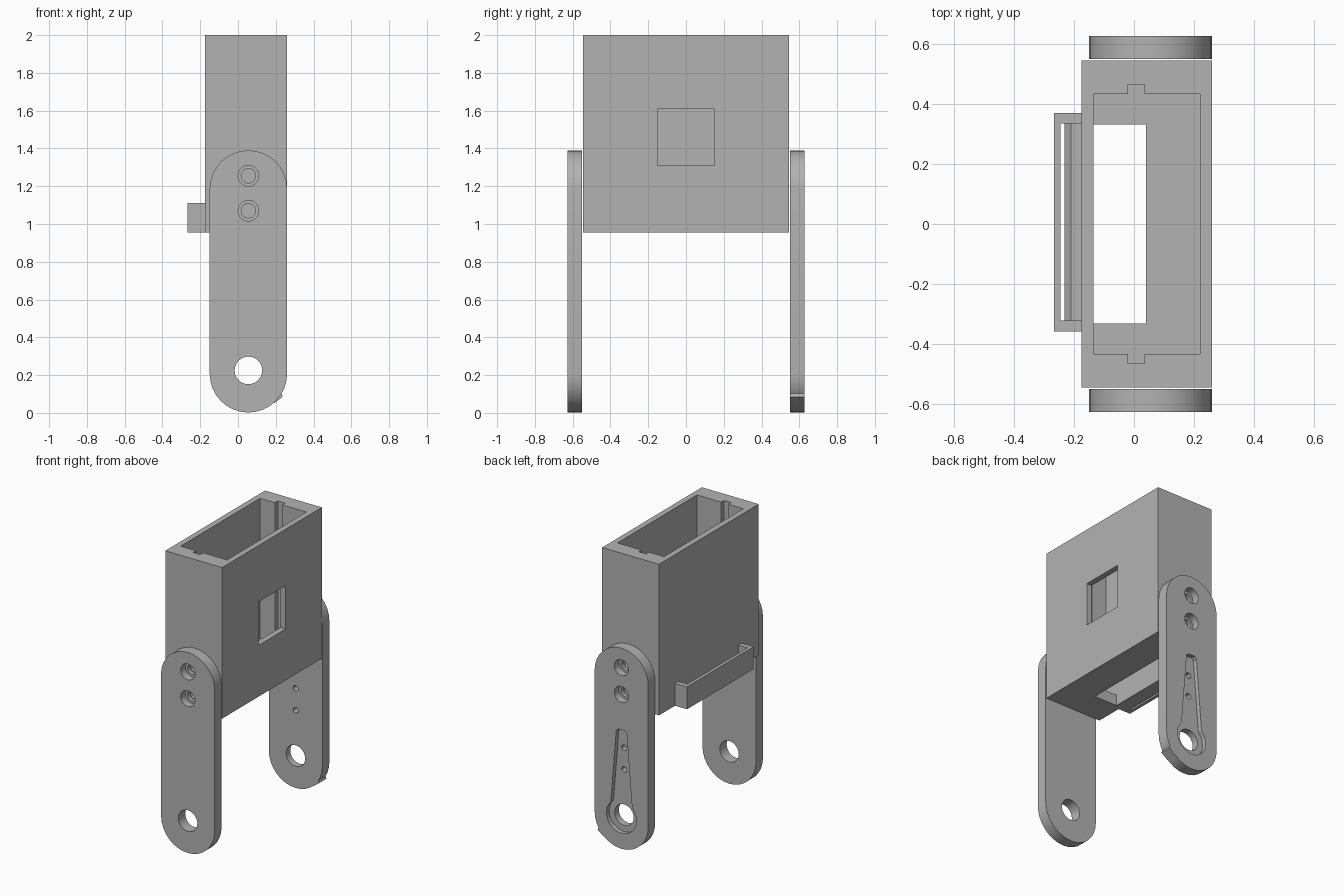
import bpy
import bmesh
from math import cos, sin, radians

if "Cube" in bpy.data.objects:
    bpy.data.objects.remove(bpy.data.objects["Cube"])

grey = bpy.data.materials.new("mid_grey")
grey.use_nodes = True
grey.diffuse_color = (0.45, 0.45, 0.45, 1)
grey.node_tree.nodes["Principled BSDF"].inputs["Base Color"].default_value = (0.45, 0.45, 0.45, 1)

CX = 0.055       # leg centre line
PIVOT = 0.225    # height of the axle hole


def prism(name, points, y0, y1):
    """Extrude an (x, z) outline from y0 to y1."""
    bm = bmesh.new()
    face = bm.faces.new([bm.verts.new((x, y0, z)) for x, z in points])
    ext = bmesh.ops.extrude_face_region(bm, geom=[face])
    verts = [v for v in ext["geom"] if isinstance(v, bmesh.types.BMVert)]
    bmesh.ops.translate(bm, verts=verts, vec=(0, y1 - y0, 0))
    bmesh.ops.recalc_face_normals(bm, faces=bm.faces)
    mesh = bpy.data.meshes.new(name)
    bm.to_mesh(mesh)
    bm.free()
    obj = bpy.data.objects.new(name, mesh)
    bpy.context.collection.objects.link(obj)
    mesh.materials.append(grey)
    return obj


def block(name, x0, x1, y0, y1, z0, z1):
    return prism(name, [(x0, z0), (x1, z0), (x1, z1), (x0, z1)], y0, y1)


def arc(cx, cz, r, start, end, steps):
    angles = [radians(start + (end - start) * i / steps) for i in range(steps + 1)]
    return [(cx + r * cos(a), cz + r * sin(a)) for a in angles]


def rod(r, z, y0, y1, sides=20):
    return prism("cutter", arc(CX, z, r, 0, 360, sides)[:-1], y0, y1)


def cut(obj, cutter):
    mod = obj.modifiers.new("cut", "BOOLEAN")
    mod.operation = "DIFFERENCE"
    mod.solver = "EXACT"
    mod.object = cutter
    bpy.context.view_layer.update()
    bpy.context.view_layer.objects.active = obj
    bpy.ops.object.modifier_apply(modifier=mod.name)
    bpy.data.objects.remove(cutter)


# Open-topped housing with floor opening, side window and guide slots
housing = block("housing", -0.175, 0.26, -0.545, 0.545, 0.955, 2)
cut(housing, block("cutter", -0.135, 0.22, -0.434, 0.434, 1.03, 2.1))
cut(housing, block("cutter", -0.135, 0.04, -0.332, 0.332, 0.9, 1.1))
cut(housing, block("cutter", 0.1, 0.3, -0.15, 0.15, 1.31, 1.61))
for side in (-1, 1):
    ends = sorted((side * 0.4, side * 0.465))
    cut(housing, block("cutter", -0.02, 0.035, *ends, 1.03, 2.1))
    # Blind screw holes
    ends = sorted((side * 0.5, side * 0.6))
    for z in (1.07, 1.255):
        cut(housing, rod(0.038, z, *ends))

# Legs with rounded ends, counterbored screw holes and axle hole
outline = arc(CX, 1.185, 0.205, 0, 180, 16) + arc(CX, 0.207, 0.205, 180, 360, 16)
legs = []
for name, side in (("front_leg", -1), ("back_leg", 1)):
    leg = prism(name, outline, *sorted((side * 0.551, side * 0.627)))
    through = sorted((side * 0.5, side * 0.7))
    cut(leg, rod(0.073, PIVOT, *through, 24))
    for z in (1.07, 1.255):
        cut(leg, rod(0.038, z, *through))
        cut(leg, rod(0.055, z, *sorted((side * 0.575, side * 0.7))))
    legs.append(leg)

# Tapered arm recess on the outside of the back leg
recess = arc(CX, PIVOT, 0.115, 135, 405, 20) + [(CX + 0.04, 0.81), (CX + 0.025, 0.825),
                                                (CX - 0.025, 0.825), (CX - 0.04, 0.81)]
cut(legs[1], prism("cutter", recess, 0.597, 0.7))
for z in (0.54, 0.69):
    cut(legs[1], rod(0.02, z, 0.5, 0.7, 12))

# Small stop nub on the rim of the back leg
nub = prism("stop_nub", [(0.19, 0.05), (0.237, 0.085), (0.225, 0.12), (0.18, 0.12)], 0.551, 0.627)

# Cable loop on the side: outer bar, end blocks and stepped inner lip
loop = block("cable_loop", -0.267, -0.175, -0.358, 0.37, 0.955, 1.11)
cut(loop, block("cutter", -0.245, -0.1, -0.322, 0.335, 0.9, 1.2))
lip = prism("loop_lip", [(-0.232, 0.955), (-0.175, 0.955), (-0.175, 1.0),
                         (-0.21, 1.0), (-0.232, 0.975)], -0.322, 0.335)

# Smooth the curved walls, keep the edges crisp
bpy.ops.object.select_all(action="DESELECT")
for obj in legs + [housing]:
    obj.select_set(True)
bpy.context.view_layer.objects.active = housing
bpy.ops.object.shade_smooth_by_angle(angle=radians(30))
